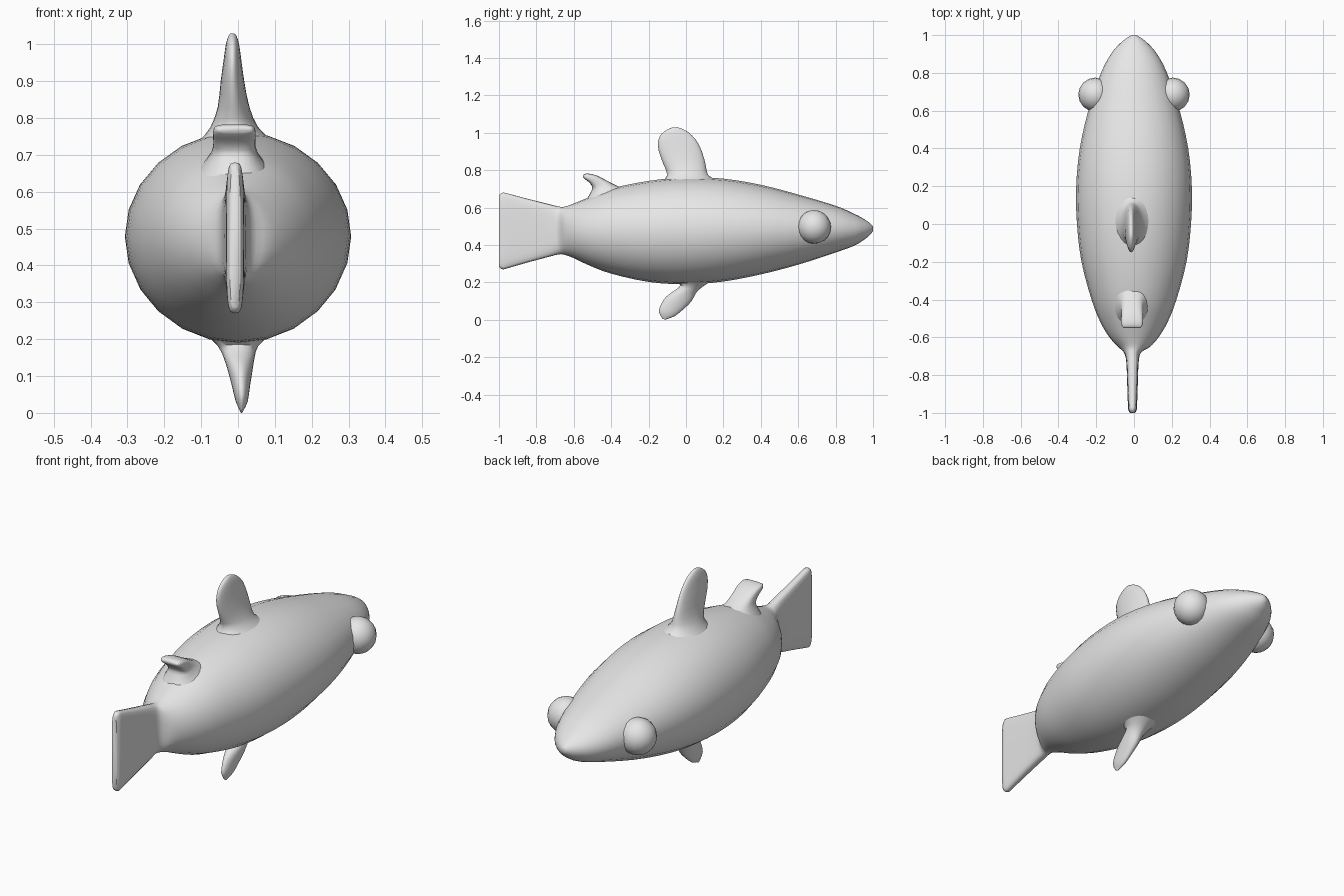
import bpy, bmesh, math
from mathutils import Vector

skin = bpy.data.materials.new("light grey skin")
skin.diffuse_color = (0.8, 0.8, 0.8, 1)


def smooth_rows(rows, steps):
    """Resample rows of numbers along a Catmull-Rom curve."""
    out = []
    for i in range(len(rows) - 1):
        a, b, c, d = (Vector(rows[min(max(k, 0), len(rows) - 1)]) for k in range(i - 1, i + 3))
        for s in range(steps):
            t = s / steps
            out.append(0.5 * (2 * b + (c - a) * t + (2 * a - 5 * b + 4 * c - d) * t * t
                              + (3 * b - a - 3 * c + d) * t ** 3))
    return out + [Vector(rows[-1])]


def finish(ob, angle=60):
    ob.data.materials.append(skin)
    bpy.ops.object.select_all(action='DESELECT')
    ob.select_set(True)
    bpy.context.view_layer.objects.active = ob
    bpy.ops.object.shade_smooth_by_angle(angle=math.radians(angle))


def loft(name, rows, sides=24, steps=3):
    """Each row: y1, z1, y2, z2 (edges of the section), centre x, half width, roundness."""
    bm = bmesh.new()
    rings = []
    for y1, z1, y2, z2, cx, hx, e in smooth_rows(rows, steps):
        ring = []
        for k in range(sides):
            a = 2 * math.pi * k / sides
            c, s = math.cos(a), math.sin(a)
            u = math.copysign(abs(c) ** e, c) if abs(c) > 1e-6 else 0
            v = math.copysign(abs(s) ** e, s) if abs(s) > 1e-6 else 0
            ring.append(bm.verts.new((cx + hx * u, (y1 + y2) / 2 + (y1 - y2) / 2 * v,
                                      (z1 + z2) / 2 + (z1 - z2) / 2 * v)))
        rings.append(ring)
    for r, q in zip(rings, rings[1:]):
        for k in range(sides):
            n = (k + 1) % sides
            bm.faces.new((r[k], r[n], q[n], q[k]))
    bm.faces.new(rings[0])
    bm.faces.new(rings[-1])
    bmesh.ops.recalc_face_normals(bm, faces=bm.faces)
    me = bpy.data.meshes.new(name)
    bm.to_mesh(me)
    bm.free()
    ob = bpy.data.objects.new(name, me)
    bpy.context.collection.objects.link(ob)
    finish(ob)


# Body flowing into the flat tail: y, top z, bottom z, half width, roundness
body = [
    (1.0, 0.50, 0.475, 0.012, 1), (0.98, 0.52, 0.45, 0.045, 1), (0.95, 0.54, 0.427, 0.08, 1),
    (0.9, 0.567, 0.397, 0.122, 1), (0.8, 0.61, 0.36, 0.175, 1), (0.6, 0.67, 0.295, 0.242, 1),
    (0.4, 0.722, 0.243, 0.287, 1), (0.2, 0.755, 0.205, 0.306, 1), (0.0, 0.762, 0.19, 0.302, 1),
    (-0.2, 0.743, 0.203, 0.278, 1), (-0.4, 0.702, 0.247, 0.225, 1), (-0.52, 0.655, 0.292, 0.178, 1),
    (-0.6, 0.622, 0.33, 0.13, 1), (-0.65, 0.605, 0.348, 0.085, 1), (-0.68, 0.606, 0.35, 0.046, 0.8),
    (-0.73, 0.618, 0.338, 0.033, 0.55), (-0.85, 0.648, 0.306, 0.028, 0.5),
    (-0.94, 0.672, 0.28, 0.025, 0.5), (-0.98, 0.68, 0.27, 0.023, 0.5), (-1.0, 0.665, 0.285, 0.014, 0.5),
]
loft("body_and_tail", [(y, t, y, b, -0.008 if y < -0.66 else 0, w, e) for y, t, b, w, e in body])

# Tall dorsal fin
loft("dorsal_fin", [
    (0.17, 0.74, -0.13, 0.735, -0.005, 0.10, 1), (0.118, 0.775, -0.10, 0.775, -0.01, 0.065, 1),
    (0.105, 0.83, -0.12, 0.83, -0.012, 0.043, 1), (0.085, 0.90, -0.145, 0.90, -0.015, 0.032, 1),
    (0.055, 0.96, -0.15, 0.955, -0.015, 0.024, 1), (0.01, 1.005, -0.13, 0.995, -0.015, 0.018, 1),
    (-0.03, 1.025, -0.095, 1.02, -0.015, 0.011, 1), (-0.05, 1.03, -0.07, 1.029, -0.015, 0.005, 1),
], steps=2)

# Small swept-back fin behind it
loft("rear_fin", [
    (-0.32, 0.70, -0.54, 0.63, -0.01, 0.09, 0.9), (-0.37, 0.717, -0.505, 0.69, -0.01, 0.064, 0.8),
    (-0.43, 0.748, -0.502, 0.712, -0.01, 0.057, 0.65), (-0.48, 0.773, -0.516, 0.733, -0.01, 0.058, 0.6),
    (-0.53, 0.783, -0.538, 0.75, -0.01, 0.056, 0.6), (-0.55, 0.775, -0.55, 0.762, -0.01, 0.045, 0.6),
], steps=2)

# Belly fin
loft("belly_fin", [
    (0.15, 0.215, -0.07, 0.215, 0, 0.09, 1), (0.09, 0.178, -0.03, 0.185, 0, 0.055, 1),
    (0.055, 0.145, -0.065, 0.155, 0.003, 0.042, 1), (0.03, 0.10, -0.105, 0.125, 0.006, 0.033, 1),
    (-0.01, 0.06, -0.13, 0.09, 0.008, 0.025, 1), (-0.06, 0.02, -0.145, 0.05, 0.01, 0.017, 1),
    (-0.10, 0.005, -0.135, 0.02, 0.01, 0.007, 1), (-0.11, 0.0, -0.125, 0.006, 0.01, 0.003, 1),
], steps=2)

# Bulging eyes
for side, x in (("left", -0.205), ("right", 0.205)):
    bpy.ops.mesh.primitive_uv_sphere_add(segments=16, ring_count=10, radius=0.09,
                                         location=(x, 0.685, 0.497))
    eye = bpy.context.object
    eye.name = side + "_eye"
    finish(eye)
